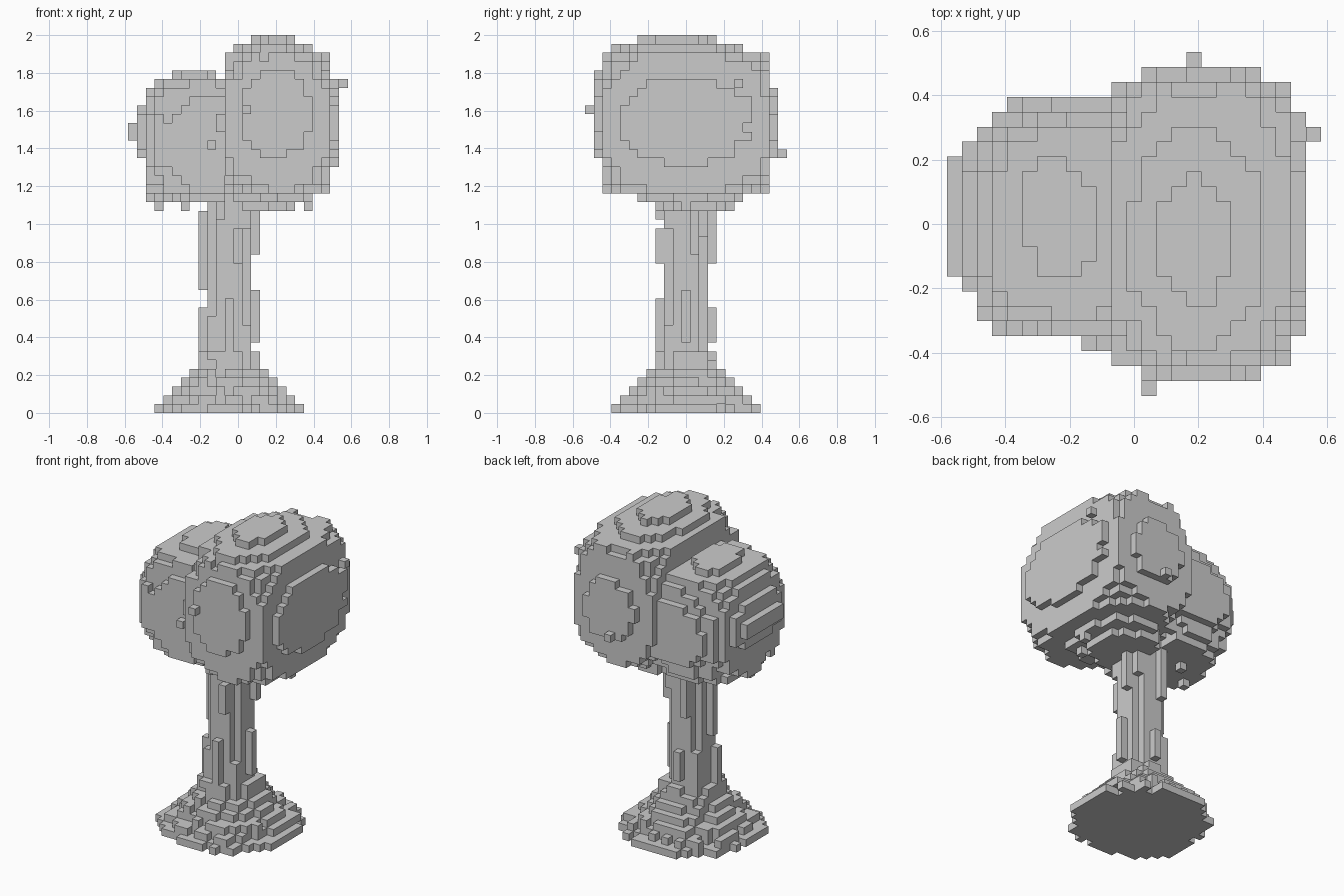
import bpy
import bmesh
import random
from itertools import product
from mathutils import Vector

random.seed(7)
cube = bpy.data.objects.get("Cube")
if cube:
    bpy.data.objects.remove(cube, do_unlink=True)

V = 2 / 43                                # voxel edge length
ORIGIN = Vector((-12.5, -11.5, 0))        # grid corner, in voxels

stone = bpy.data.materials.new("plain_grey")
stone.use_nodes = True
grey = (0.6, 0.6, 0.6, 1)
stone.diffuse_color = grey
stone.node_tree.nodes["Principled BSDF"].inputs["Base Color"].default_value = grey


def box(lo, hi):
    """All cells from lo up to, but not including, hi."""
    return set(product(*(range(a, b) for a, b in zip(lo, hi))))


def rounded_box(lo, hi, centre, radii, ragged):
    """Cells of a box that also lie within an ellipsoid, which trims its corners."""
    return {c for c in sorted(box(lo, hi))
            if sum(((p + 0.5 - m) / r) ** 2 for p, m, r in zip(c, centre, radii))
            < 1 + random.uniform(-ragged, ragged)}


def blob(lo, hi, axes, scatter=0.0, ragged=0.0, power=2):
    """Cells of a box inside the superellipse that spans it on the given axes."""
    used = ["xyz".index(a) for a in axes]
    cells = set()
    for c in sorted(box(lo, hi)):
        r = sum(abs((c[a] + 0.5 - (lo[a] + hi[a]) / 2) / ((hi[a] - lo[a]) / 2)) ** power
                for a in used)
        if r + random.uniform(-ragged, ragged) <= 1 or random.random() < scatter:
            cells.add(c)
    return cells


def build(name, cells, solid):
    """Mesh the outer faces of the cells, leaving out those against other parts."""
    bm = bmesh.new()
    verts = {}

    def vert(p):
        if p not in verts:
            verts[p] = bm.verts.new((Vector(p) + ORIGIN) * V)
        return verts[p]

    for c in sorted(cells):
        for axis, side in product(range(3), (0, 1)):
            near = list(c)
            near[axis] += 2 * side - 1
            if tuple(near) in solid:
                continue
            u, w = (axis + 1) % 3, (axis + 2) % 3
            ring = []
            for du, dw in ((0, 0), (1, 0), (1, 1), (0, 1)):
                p = list(c)
                p[axis] += side
                p[u] += du
                p[w] += dw
                ring.append(vert(tuple(p)))
            bm.faces.new(ring if side else ring[::-1])
    mesh = bpy.data.meshes.new(name)
    bm.to_mesh(mesh)
    bm.free()
    mesh.materials.append(stone)
    bpy.context.collection.objects.link(bpy.data.objects.new(name, mesh))


# Root flare: shrinking ragged discs
roots = set()
for k, r in enumerate((8, 7, 6, 5, 4, 3, 3)):
    roots |= blob((11 - r, 11 - r, k), (12 + r, 12 + r, k + 1), "xy", 0, 0.2)

# Trunk: round column with bark ridges on each side
trunk = blob((9, 9, 0), (14, 14, 25), "xy")
for i, j, low, high in ((8, 11, 14, 23), (8, 10, 7, 12), (14, 11, 8, 14), (14, 12, 18, 25),
                        (11, 8, 7, 13), (12, 8, 17, 21), (10, 8, 22, 25), (11, 14, 8, 12),
                        (10, 14, 17, 25), (9, 9, 6, 11), (13, 13, 20, 25), (13, 9, 6, 10),
                        (9, 13, 6, 12), (13, 9, 21, 25)):
    trunk |= box((i, j, low), (i + 1, j + 1, high))

# Tall crown: block with trimmed corners and a rounded cap on each side
crown = rounded_box((11, 2, 25), (23, 21, 41), (17, 11.5, 33), (8.9, 12.7, 11.2), 0.06)
for lo, hi, axes in (((23, 4, 28), (24, 19, 38), "yz"), ((13, 1, 29), (21, 2, 39), "xz"),
                     ((13, 21, 29), (21, 22, 37), "xz"), ((12, 3, 41), (21, 18, 42), "xy"),
                     ((14, 6, 42), (19, 15, 43), "xy"), ((11, 6, 24), (21, 18, 25), "xy"),
                     ((11, 8, 23), (19, 17, 24), "xy")):
    crown |= blob(lo, hi, axes, 0.04, 0.15)
crown |= {(24, 17, 37), (16, 22, 29), (13, 0, 34), (20, 11, 23)}

# Low crown: trimmed block with front, back, top and bottom caps
side_crown = rounded_box((4, 5, 25), (11, 18, 38), (8.5, 11.5, 31), (9.3, 9.3, 9.3), 0.06)
for lo, hi, axes in (((4, 4, 25), (14, 5, 36), "xz"), ((4, 18, 25), (14, 19, 37), "xz"),
                     ((4, 19, 27), (14, 20, 35), "xz"), ((5, 8, 38), (10, 16, 39), "xy"),
                     ((2, 6, 24), (15, 18, 25), "xy")):
    side_crown |= {c for c in blob(lo, hi, axes, 0.02, 0.1) if c[0] < 11}

# Low crown: stepped layers on its outer side
for i, j, low, high in ((0, 8, 31, 33), (1, 7, 29, 35), (2, 5, 25, 37), (3, 4, 25, 38)):
    side_crown |= blob((i, j, low), (i + 1, 23 - j + (i < 2), high), "yz", 0.02, 0.1, 2.6)
side_crown |= {(3, 10, 23), (6, 13, 23), (9, 3, 30), (10, 3, 33), (10, 3, 32)}

# Mesh every part against the whole
parts = {"root_flare": roots, "trunk": trunk - roots, "tall_crown": crown - trunk,
         "side_crown": side_crown - crown - trunk}
solid = set().union(*parts.values())
for name, cells in parts.items():
    build(name, cells, solid)
